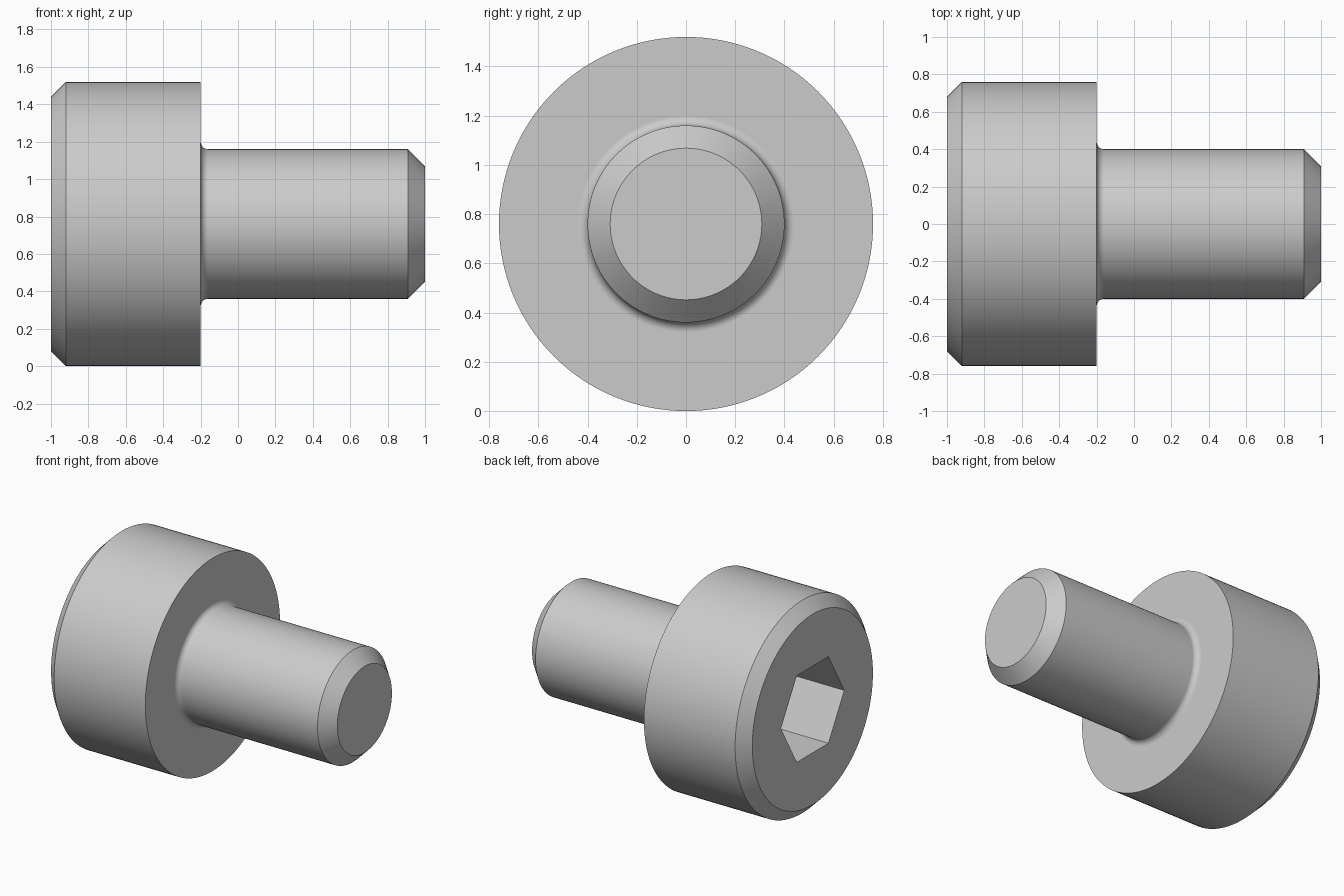
import bpy, bmesh
from math import sin, cos, pi

cube = bpy.data.objects.get("Cube")
if cube:
    bpy.data.objects.remove(cube, do_unlink=True)

AXIS_Z = 0.76
SEGMENTS = 128
HEX_RADIUS = 0.357
SOCKET_DEPTH = 0.4
FILLET = 0.04

steel = bpy.data.materials.new("light grey steel")
steel.use_nodes = True
grey = (0.6, 0.6, 0.6, 1)
steel.diffuse_color = grey
steel.node_tree.nodes["Principled BSDF"].inputs["Base Color"].default_value = grey

bm = bmesh.new()


def ring(x, radius, count):
    """Closed ring of vertices around the screw axis."""
    angles = [2 * pi * i / count for i in range(count)]
    return [bm.verts.new((x, radius * cos(a), AXIS_Z + radius * sin(a))) for a in angles]


def skin(a, b):
    """Quads between two rings of equal count."""
    n = len(a)
    for i in range(n):
        j = (i + 1) % n
        bm.faces.new((a[i], a[j], b[j], b[i]))


def loop_edges(verts):
    return [bm.edges.get((verts[i - 1], verts[i])) for i in range(len(verts))]


# Outer profile (x, radius): chamfered head, filleted neck, chamfered shank
profile = [(-1, 0.68), (-0.92, 0.76), (-0.2, 0.76)]
for i in range(9):
    t = pi / 2 * i / 8
    profile.append((-0.2 + FILLET * (1 - cos(t)), 0.4 + FILLET * (1 - sin(t))))
profile += [(0.908, 0.4), (1, 0.308)]
rings = [ring(x, r, SEGMENTS) for x, r in profile]
for a, b in zip(rings, rings[1:]):
    skin(a, b)
bm.faces.new(rings[-1])

# Hexagon socket: walls, floor and the head face around it
mouth = ring(-1, HEX_RADIUS, 6)
floor = ring(-1 + SOCKET_DEPTH, HEX_RADIUS, 6)
skin(mouth, floor)
bm.faces.new(floor)
bmesh.ops.triangle_fill(bm, use_beauty=True, normal=(-1, 0, 0),
                        edges=loop_edges(rings[0]) + loop_edges(mouth))

bmesh.ops.recalc_face_normals(bm, faces=bm.faces[:])
mesh = bpy.data.meshes.new("socket_head_screw")
bm.to_mesh(mesh)
bm.free()
mesh.materials.append(steel)
screw = bpy.data.objects.new("socket_head_screw", mesh)
bpy.context.collection.objects.link(screw)

# Smooth round surfaces, crisp chamfer and socket edges
bpy.ops.object.select_all(action="DESELECT")
screw.select_set(True)
bpy.context.view_layer.objects.active = screw
bpy.ops.object.shade_smooth_by_angle(angle=pi / 6)
normals = screw.modifiers.new("flat end faces", "WEIGHTED_NORMAL")
normals.keep_sharp = True
